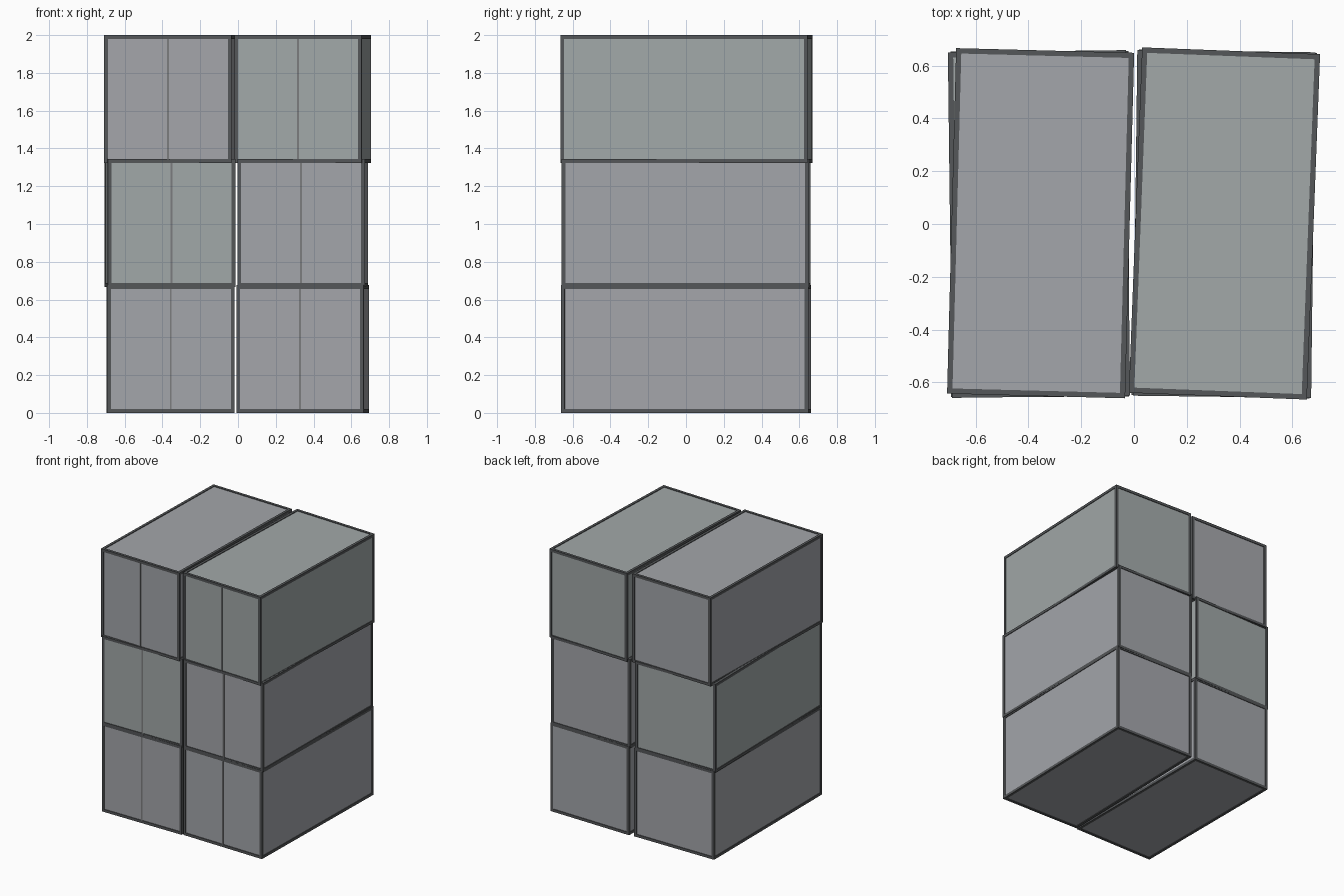
import bpy, bmesh, math
from mathutils import Matrix

if "Cube" in bpy.data.objects:
    bpy.data.objects.remove(bpy.data.objects["Cube"])

W, L, H = 0.675, 1.31, 0.676     # size of one cargo box
T = 0.02                         # frame bar thickness
INSET = 0.005                    # panels sit slightly behind the frame
LEVEL_Z = (0, 0.667, 1.324)      # the boxes settle slightly into each other


def material(name, rgb):
    m = bpy.data.materials.new(name)
    m.diffuse_color = (*rgb, 1)
    m.use_nodes = True
    m.node_tree.nodes["Principled BSDF"].inputs["Base Color"].default_value = m.diffuse_color
    return m


frame_mat = material("dark_frame", (0.09, 0.095, 0.1))
seam_mat = material("door_seam", (0.2, 0.205, 0.21))
blue_grey = material("blue_grey", (0.37, 0.38, 0.405))
green_grey = material("green_grey", (0.36, 0.395, 0.395))


def boxes(name, parts, place, mat):
    """One object made of several (centre, size) boxes."""
    bm = bmesh.new()
    for c, s in parts:
        bmesh.ops.create_cube(bm, size=1, matrix=Matrix.Translation(c) @ Matrix.Diagonal((*s, 1)))
    me = bpy.data.meshes.new(name)
    bm.to_mesh(me)
    bm.free()
    me.materials.append(mat)
    ob = bpy.data.objects.new(name, me)
    ob.matrix_world = place
    bpy.context.collection.objects.link(ob)


def container(tag, x, y, level, deg, mat):
    place = Matrix.Translation((x, y, LEVEL_Z[level])) @ Matrix.Rotation(math.radians(deg), 4, 'Z')
    a, b = (W - T) / 2, (L - T) / 2
    # twelve bars along the edges
    bars = []
    for s in (-1, 1):
        for t in (-1, 1):
            bars.append(((s * a, t * b, H / 2), (T, T, H)))
        for z in (T / 2, H - T / 2):
            bars.append(((s * a, 0, z), (T, L - 2 * T, T)))
            bars.append(((0, s * b, z), (W - 2 * T, T, T)))
    boxes("frame_" + tag, bars, place, frame_mat)
    # closed body behind the frame
    i = 2 * INSET
    boxes("body_" + tag, [((0, 0, H / 2), (W - i, L - i, H - i))], place, mat)
    # strip where the two front doors meet
    boxes("door_seam_" + tag, [((0, -L / 2 + INSET, H / 2), (0.01, 2 * INSET, H - 2 * T))],
          place, seam_mat)


# tag, x, y, level, turn about z, panel colour
for spec in [
    ("bottom_left", -0.357, 0, 0, 0.1, blue_grey),
    ("bottom_right", 0.342, 0, 0, -1.2, blue_grey),
    ("middle_left", -0.360, 0, 1, 0.7, green_grey),
    ("middle_right", 0.342, 0, 1, -0.7, blue_grey),
    ("top_left", -0.354, 0.003, 2, -1.5, blue_grey),
    ("top_right", 0.343, 0.002, 2, -2.2, green_grey),
]:
    container(*spec)
